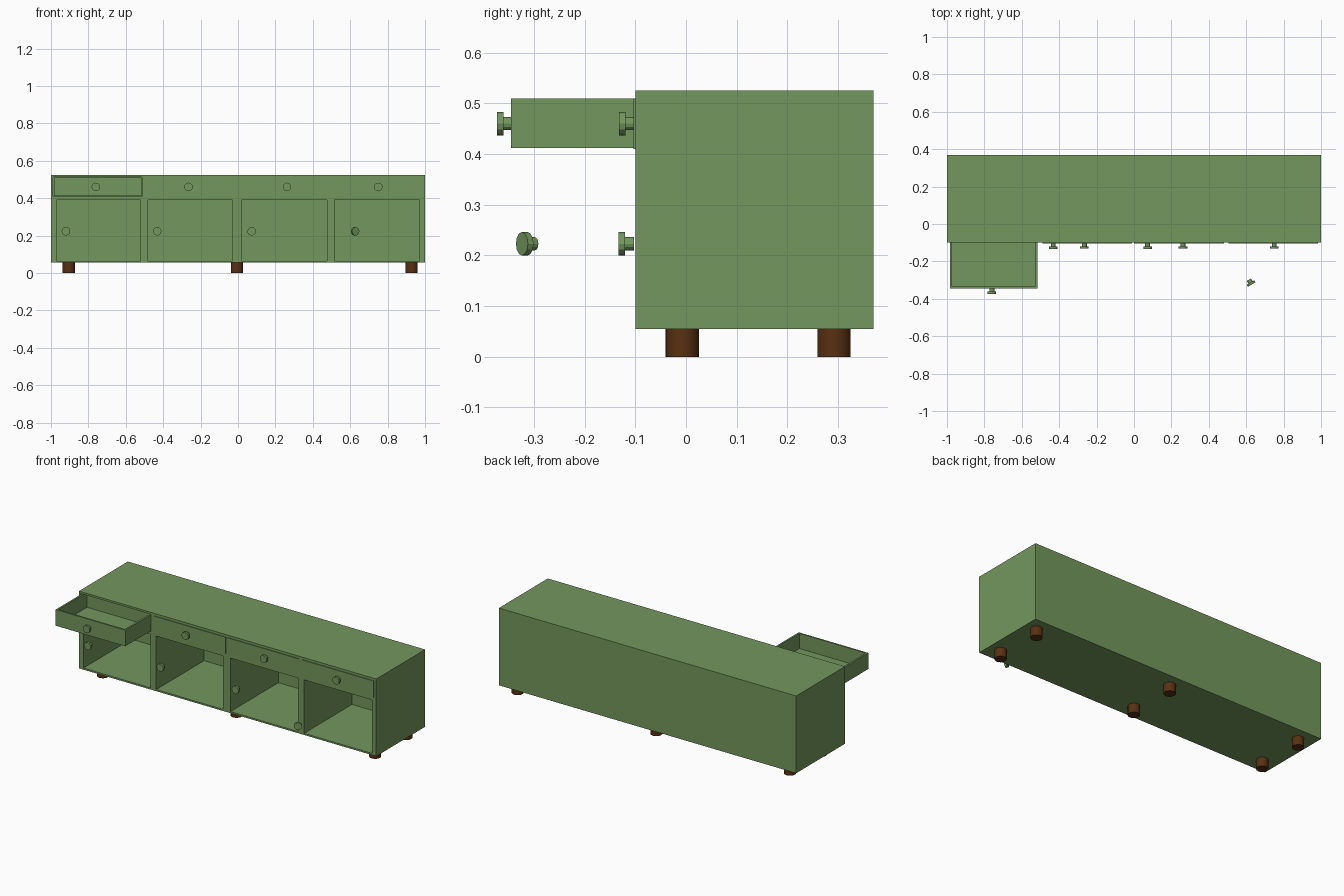
import bpy, bmesh, math
from mathutils import Matrix, Vector

cube = bpy.data.objects.get("Cube")
if cube:
    bpy.data.objects.remove(cube, do_unlink=True)


def material(name, rgb):
    m = bpy.data.materials.new(name)
    m.use_nodes = True
    m.diffuse_color = (*rgb, 1)
    m.node_tree.nodes["Principled BSDF"].inputs["Base Color"].default_value = (*rgb, 1)
    return m


green = material("sage green paint", (0.17, 0.31, 0.11))
brown = material("dark brown wood", (0.10, 0.03, 0.006))


def finish(name, bm, mat):
    mesh = bpy.data.meshes.new(name)
    bm.to_mesh(mesh)
    bm.free()
    mesh.materials.append(mat)
    ob = bpy.data.objects.new(name, mesh)
    bpy.context.collection.objects.link(ob)
    return ob


def box(name, x, y, z, mat=green):
    bm = bmesh.new()
    size = [b - a for a, b in (x, y, z)]
    mid = [(a + b) / 2 for a, b in (x, y, z)]
    bmesh.ops.create_cube(bm, size=1, matrix=Matrix.Translation(mid) @ Matrix.Diagonal((*size, 1)))
    return finish(name, bm, mat)


def cut(target, cutter):
    mod = target.modifiers.new("opening", "BOOLEAN")
    mod.operation = "DIFFERENCE"
    mod.solver = "EXACT"
    mod.object = cutter
    cutter.hide_render = True
    bpy.context.view_layer.update()
    graph = bpy.context.evaluated_depsgraph_get()
    mesh = bpy.data.meshes.new_from_object(target.evaluated_get(graph))
    target.modifiers.clear()
    target.data = mesh
    bpy.data.objects.remove(cutter, do_unlink=True)


def knob(name, base, turn=0):
    # Narrow stem and wide disc, pointing to the front before turning
    bm = bmesh.new()
    place = (Matrix.Translation(base) @ Matrix.Rotation(turn, 4, "Z")
             @ Matrix.Rotation(math.pi / 2, 4, "X"))
    for radius, low, high in ((0.013, 0, 0.019), (0.023, 0.017, 0.03)):
        bmesh.ops.create_cone(bm, cap_ends=True, segments=12, radius1=radius, radius2=radius,
                              depth=high - low,
                              matrix=place @ Matrix.Translation((0, 0, (low + high) / 2)))
    return finish(name, bm, green)


FRONT, BACK = -0.10, 0.37

# Cabinet body with four open compartments
body = box("cabinet_body", (-1, 1), (FRONT, BACK), (0.055, 0.525))
for x in ((-0.97, -0.52), (-0.48, -0.03), (0.02, 0.475), (0.515, 0.97)):
    cut(body, box("cutter", x, (FRONT - 0.1, 0.36), (0.065, 0.39)))
# Slot for the open drawer
cut(body, box("cutter", (-0.988, -0.514), (FRONT - 0.1, -0.045), (0.408, 0.513)))

# Open drawer: a shallow tray
drawer = box("open_drawer", (-0.985, -0.517), (-0.345, -0.05), (0.412, 0.51))
cut(drawer, box("cutter", (-0.974, -0.528), (-0.335, -0.06), (0.418, 0.6)))

# Closed drawer fronts
for i, x in enumerate(((-0.49, -0.012), (0.0, 0.482), (0.505, 0.985))):
    box(f"closed_drawer_front_{i + 1}", x, (FRONT - 0.004, FRONT), (0.41, 0.51))

# Drawer knobs
knob("open_drawer_knob", (-0.76, -0.343, 0.46))
for i, x in enumerate((-0.265, 0.262, 0.75)):
    knob(f"drawer_knob_{i + 1}", (x, FRONT - 0.002, 0.46))

# Compartment knobs, the last one swung outward
for i, x in enumerate((-0.92, -0.432, 0.073)):
    knob(f"compartment_knob_{i + 1}", (x, FRONT - 0.003, 0.223))
knob("swung_knob", (0.614, -0.298, 0.223), math.radians(31))

# Six round legs
for x, side in ((-0.904, "right"), (-0.005, "middle"), (0.928, "left")):
    for y, end in ((-0.007, "front"), (0.292, "back")):
        bm = bmesh.new()
        bmesh.ops.create_cone(bm, cap_ends=True, segments=32, radius1=0.033, radius2=0.033,
                              depth=0.056, matrix=Matrix.Translation((x, y, 0.028)))
        leg = finish(f"{end}_{side}_leg", bm, brown)
        bpy.ops.object.select_all(action="DESELECT")
        leg.select_set(True)
        bpy.context.view_layer.objects.active = leg
        bpy.ops.object.shade_smooth_by_angle(angle=math.radians(40))
